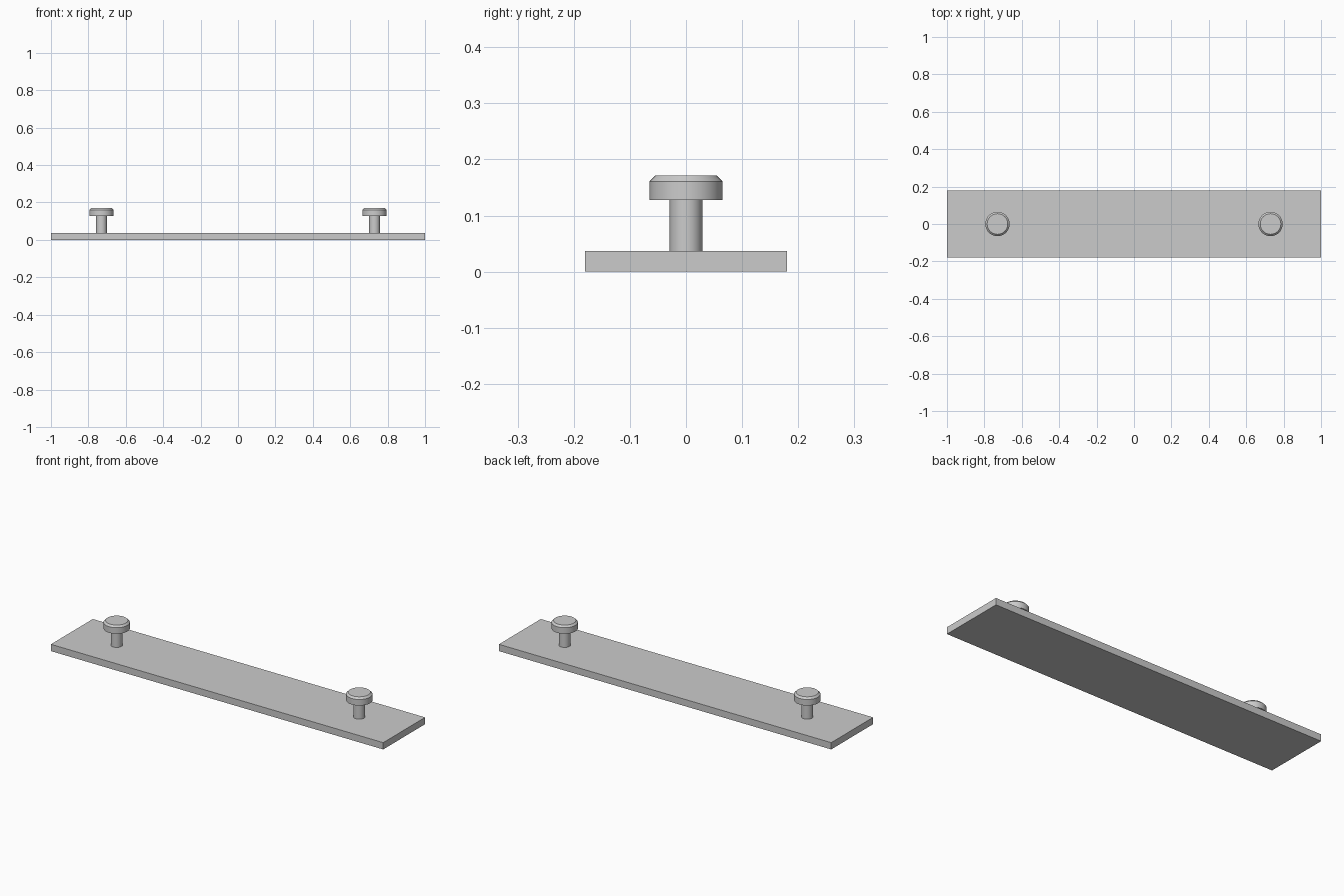
import bpy
import bmesh
from math import cos, sin, tau, radians

cube = bpy.data.objects.get("Cube")
if cube:
    bpy.data.objects.remove(cube, do_unlink=True)

GREY = (0.6, 0.6, 0.6, 1.0)
metal = bpy.data.materials.new("plain_grey")
metal.use_nodes = True
metal.diffuse_color = GREY
metal.node_tree.nodes["Principled BSDF"].inputs["Base Color"].default_value = GREY

PLATE_TOP = 0.037
SEGMENTS = 48


def add_object(name, bm):
    bmesh.ops.recalc_face_normals(bm, faces=bm.faces)
    mesh = bpy.data.meshes.new(name)
    bm.to_mesh(mesh)
    bm.free()
    mesh.materials.append(metal)
    obj = bpy.data.objects.new(name, mesh)
    bpy.context.collection.objects.link(obj)
    return obj


def turned(name, profile, x):
    """Closed round solid from (radius, height) rings, bottom to top."""
    bm = bmesh.new()
    rings = [[bm.verts.new((r * cos(tau * i / SEGMENTS), r * sin(tau * i / SEGMENTS), z))
              for i in range(SEGMENTS)] for r, z in profile]
    for low, high in zip(rings, rings[1:]):
        for i in range(SEGMENTS):
            j = (i + 1) % SEGMENTS
            bm.faces.new((low[i], low[j], high[j], high[i]))
    bm.faces.new(rings[0][::-1])
    bm.faces.new(rings[-1])
    obj = add_object(name, bm)
    obj.location.x = x
    bpy.ops.object.select_all(action='DESELECT')
    obj.select_set(True)
    bpy.context.view_layer.objects.active = obj
    bpy.ops.object.shade_smooth_by_angle(angle=radians(30))
    return obj


# Flat base plate
bm = bmesh.new()
bmesh.ops.create_cube(bm, size=1)
bmesh.ops.scale(bm, vec=(2, 0.36, PLATE_TOP), verts=bm.verts)
bmesh.ops.translate(bm, vec=(0, 0, PLATE_TOP / 2), verts=bm.verts)
add_object("base_plate", bm)

# Headed stud near each end: a stem, collar and chamfered cap in one turning
stud_profile = [(0.029, PLATE_TOP), (0.029, 0.128), (0.065, 0.128),
                (0.065, 0.161), (0.055, 0.171)]
for side, x in (("left", 0.73), ("right", -0.73)):
    turned(side + "_stud", stud_profile, x)
